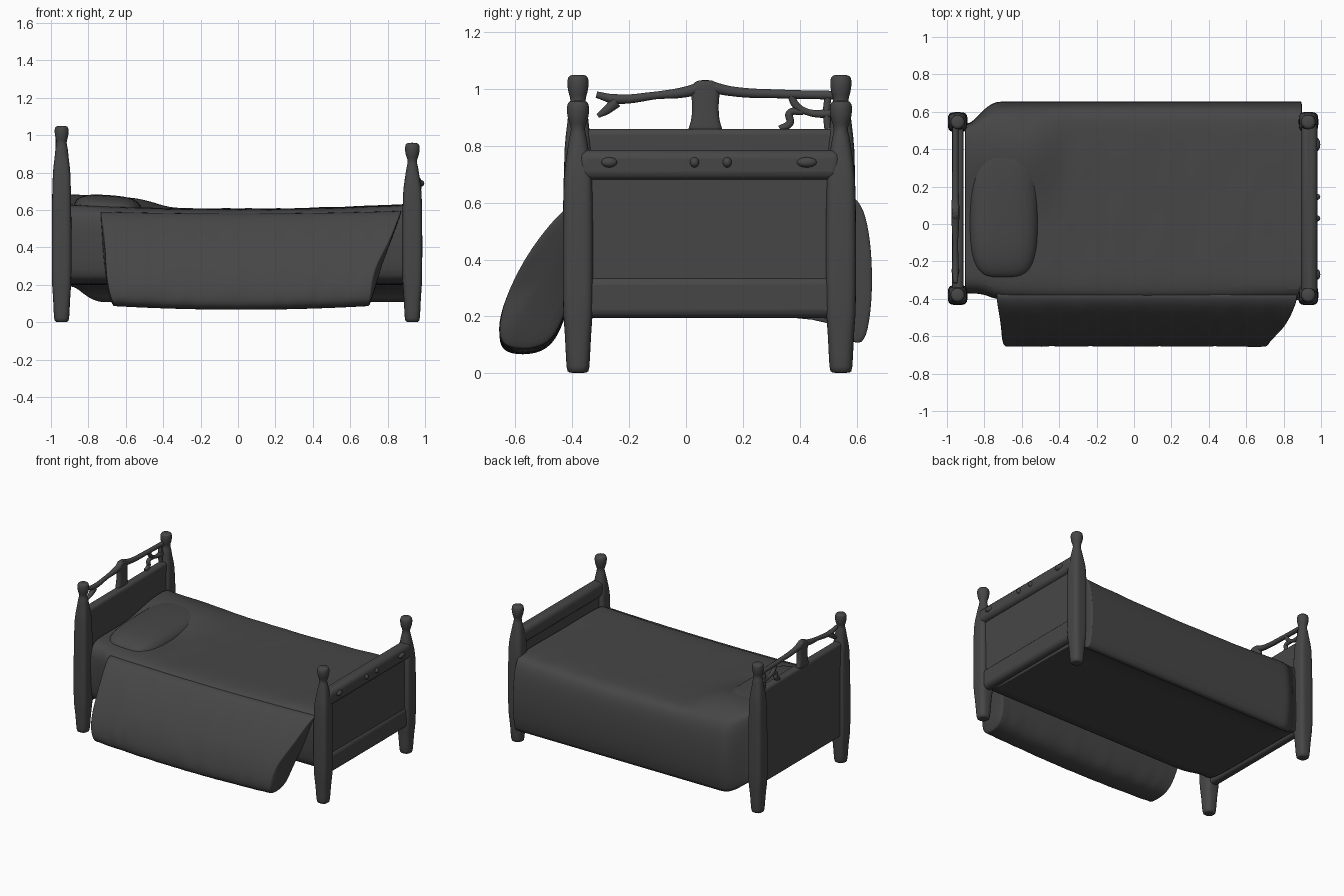
import bpy, bmesh, math, random

if "Cube" in bpy.data.objects:
    bpy.data.objects.remove(bpy.data.objects["Cube"])

random.seed(4)
mat = bpy.data.materials.new("dark grey")
mat.diffuse_color = (0.062, 0.062, 0.062, 1)
mat.use_nodes = True
mat.node_tree.nodes["Principled BSDF"].inputs["Base Color"].default_value = mat.diffuse_color
POST_Y = (-0.38, 0.545)


def finish(ob, angle=50):
    ob.data.materials.clear()
    ob.data.materials.append(mat)
    bpy.ops.object.select_all(action='DESELECT')
    ob.select_set(True)
    bpy.context.view_layer.objects.active = ob
    bpy.ops.object.shade_smooth_by_angle(angle=math.radians(angle))
    return ob


def loft(name, rings, subsurf=0):
    """Skin closed rings of equal length and cap both ends."""
    bm = bmesh.new()
    loops = [[bm.verts.new(p) for p in r] for r in rings]
    n = len(loops[0])
    for a, b in zip(loops, loops[1:]):
        for i in range(n):
            bm.faces.new((a[i], a[(i + 1) % n], b[(i + 1) % n], b[i]))
    bm.faces.new(loops[0])
    bm.faces.new(loops[-1])
    bmesh.ops.recalc_face_normals(bm, faces=bm.faces)
    me = bpy.data.meshes.new(name)
    bm.to_mesh(me)
    bm.free()
    ob = bpy.data.objects.new(name, me)
    bpy.context.collection.objects.link(ob)
    finish(ob)
    if subsurf:
        ob.modifiers.new("smooth", 'SUBSURF').levels = subsurf
        ob.modifiers["smooth"].render_levels = subsurf
    return ob


def box(name, x, y, z, bevel=0.015):
    bpy.ops.mesh.primitive_cube_add(size=1, location=[sum(r) / 2 for r in (x, y, z)])
    ob = bpy.context.object
    ob.name = name
    ob.scale = [r[1] - r[0] for r in (x, y, z)]
    bpy.ops.object.transform_apply(location=False, rotation=False)
    m = ob.modifiers.new("round", 'BEVEL')
    m.width, m.segments = bevel, 3
    return finish(ob)


def ball(name, loc, size):
    bpy.ops.mesh.primitive_uv_sphere_add(segments=24, ring_count=12, radius=1, location=loc)
    ob = bpy.context.object
    ob.name = name
    ob.scale = size
    return finish(ob, 180)


def rod(name, x, pts):
    """Round bar through (y, z, radius) points."""
    cu = bpy.data.curves.new(name, 'CURVE')
    cu.dimensions = '3D'
    cu.bevel_depth, cu.bevel_resolution, cu.use_fill_caps = 1.0, 3, True
    sp = cu.splines.new('BEZIER')
    sp.bezier_points.add(len(pts) - 1)
    for bp, (y, z, r) in zip(sp.bezier_points, pts):
        bp.co, bp.radius = (x, y, z), r
        bp.handle_left_type = bp.handle_right_type = 'AUTO'
    ob = bpy.data.objects.new(name, cu)
    bpy.context.collection.objects.link(ob)
    bpy.ops.object.select_all(action='DESELECT')
    ob.select_set(True)
    bpy.context.view_layer.objects.active = ob
    bpy.ops.object.convert(target='MESH')
    return finish(bpy.context.object)


def post(name, x, y, profile):
    """Squarish leg turning into a round finial: (z, half width, squareness)."""
    rings = []
    for z, h, e in profile:
        ring = []
        for i in range(24):
            a = math.tau * i / 24
            c, s = math.cos(a), math.sin(a)
            k = (abs(c) ** e + abs(s) ** e) ** (-1 / e)
            ring.append((x + h * k * c, y + h * k * s, z))
        rings.append(ring)
    return loft(name, rings, 1)


def smooth(a, b, v):
    t = min(1, max(0, (v - a) / (b - a)))
    return t * t * (3 - 2 * t)


# Corner posts with turned finials
leg = [(0, .034, 2.5), (.01, .041, 2.5), (.1, .044, 3), (.18, .049, 4), (.22, .054, 5)]
foot_top = [(.66, .053, 5), (.72, .047, 4), (.79, .037, 2.5), (.83, .031, 2), (.85, .025, 2),
            (.87, .025, 2), (.89, .035, 2), (.925, .041, 2), (.95, .038, 2), (.96, .026, 2)]
head_top = [(.76, .051, 5), (.84, .043, 4), (.89, .036, 2.5), (.93, .034, 2), (.95, .027, 2),
            (.97, .027, 2), (.985, .034, 2), (1.02, .039, 2), (1.043, .036, 2), (1.05, .024, 2)]
for side, y in zip(("front", "back"), POST_Y):
    post("foot_post_" + side, .932, y, leg + foot_top)
    post("head_post_" + side, -.943, y, leg + head_top)

# Footboard: recessed panel, rails and pegs
span = (-.38, .545)
box("foot_panel", (.91, .955), span, (.21, .74))
box("foot_lower_rail", (.9, .967), span, (.195, .34), .03)
box("foot_upper_rail", (.895, .98), span, (.68, .785), .03)
for y, w in ((-.27, .028), (.03, .016), (.145, .016), (.425, .035)):
    ball("foot_peg", (.978, y, .742), (.018, w, .018))

# Headboard: panel, central splat and broken curved top rail
box("head_panel", (-.972, -.912), span, (.195, .86), .02)
splat = []
for z, w in ((.84, .07), (.87, .056), (.9, .047), (.97, .047), (.99, .055), (1.015, .05), (1.033, .025)):
    splat.append([(-.955 + .022 * math.cos(a), .068 + w * math.copysign(abs(math.sin(a)) ** .5, math.sin(a)), z)
                  for a in (math.tau * i / 16 for i in range(16))])
loft("head_splat", splat, 1)
rod("head_top_rail_front", -.955, [(-.315, .98, .012), (-.25, .965, .018), (-.1, .978, .014),
                                   (0, .99, .02), (.07, 1.012, .022)])
rod("head_top_rail_back", -.955, [(.07, 1.012, .022), (.16, .992, .018), (.35, .982, .016), (.53, .978, .016)])
rod("head_rail_fork", -.955, [(-.31, .905, .008), (-.28, .925, .016), (-.245, .955, .022)])
rod("head_scroll_upper", -.955, [(.37, .978, .014), (.385, .945, .014), (.43, .918, .012), (.53, .915, .018)])
rod("head_scroll_lower", -.955, [(.41, .92, .012), (.365, .915, .014), (.365, .88, .014), (.33, .86, .012)])
rod("head_scroll_end", -.955, [(.5, .98, .012), (.495, .92, .014), (.5, .86, .014)])

# Mattress with tucked blanket, falling lower along the back
section = [(-.41, .5), (-.4, .57), (-.36, .598), (-.25, .605), (-.1, .605), (.05, .605), (.2, .605),
           (.32, .608), (.45, .608), (.56, .605), (.61, .585), (.64, .53), (.655, .4), (.655, .25),
           (.635, .115), (.6, .1), (.56, .13), (.5, .2), (.1, .2), (-.36, .2), (-.4, .25)]
rings = []
xs = [-.905, -.9] + [-.87 + .06 * i for i in range(30)] + [.895, .9]
for x in xs:
    tuck = smooth(-.86, -.77, x)
    ring = []
    for y, z in section:
        top = z > .57
        if y > .5:
            y = .5 + (y - .5) * (.25 + .75 * tuck)
            z = max(z, .19 + (.1 - .19) * tuck)
        if y < -.35:
            y += .035 * (1 - smooth(-.82, -.72, x))
        if top:
            z += .024 * (x / .88) ** 2 + random.uniform(-.003, .003)
            z += .05 * smooth(-.3, -.6, x) * smooth(.1, .28, y) * smooth(.6, .48, y)
        ring.append((x, y, z))
    rings.append(ring)
loft("mattress_and_blanket", rings, 2)

# Pillow under the cover
pillow = []
for j in range(13):
    v = math.pi * (j + .15) / 12.3 - math.pi / 2
    r, h = max(.02, math.cos(v)) ** .55, math.sin(v)
    ring = []
    for i in range(32):
        a = math.tau * i / 32
        k = (abs(math.cos(a)) ** 4 + abs(math.sin(a)) ** 4) ** -.25
        px, py = r * k * math.cos(a), r * k * math.sin(a)
        ring.append((-.695 + .185 * px, .1 + .39 * py, .605 + .075 * h - .012 * px))
    pillow.append(ring)
loft("pillow", pillow, 1)

# Thick blanket drape on the front: (y, z, left x, right x)
drape = [(-.34, .59, -.74, .885), (-.41, .583, -.74, .88), (-.48, .51, -.725, .85), (-.555, .41, -.715, .81),
         (-.615, .3, -.71, .745), (-.65, .2, -.705, .72), (-.66, .12, -.69, .715), (-.64, .07, -.67, .705),
         (-.55, .062, -.67, .705), (-.47, .09, -.69, .715), (-.42, .2, -.71, .73), (-.37, .4, -.73, .81)]
rings = []
ts = [0, .006, .03] + [.05 + .03 * i for i in range(31)] + [.97, .994, 1]
for t in ts:
    sag = .02 * (2 * t - 1) ** 2
    ring = []
    for y, z, xl, xr in drape:
        w = random.uniform(-.004, .004) if y < -.45 else 0
        x = xl + (xr - xl) * t
        lift = sag if z < .3 else .014 * (x / .88) ** 2
        ring.append((x, y + w, z + lift))
    rings.append(ring)
loft("blanket_drape", rings, 2)
